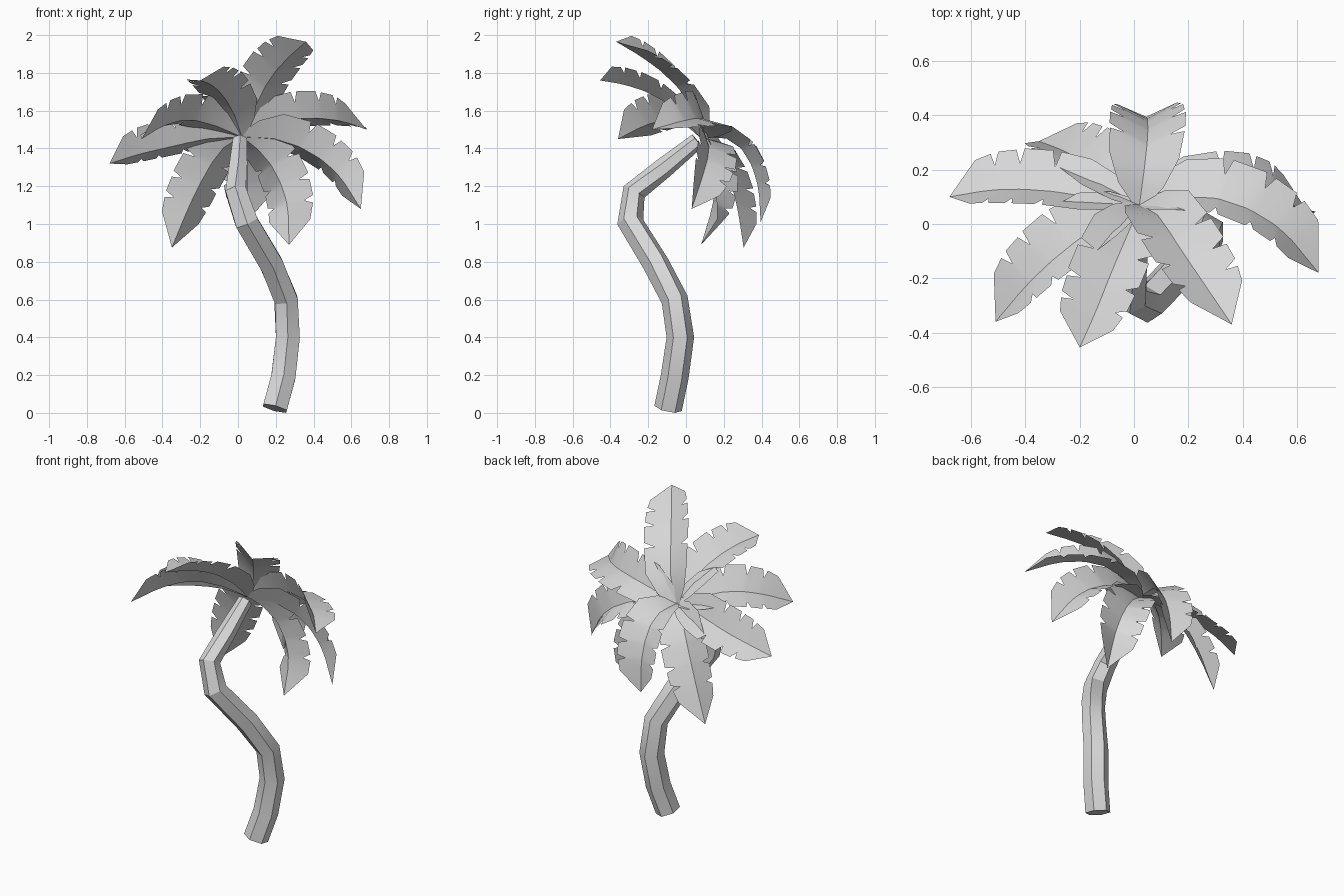
import bpy, bmesh, math
from mathutils import Vector

cube = bpy.data.objects.get("Cube")
if cube:
    bpy.data.objects.remove(cube, do_unlink=True)

grey = bpy.data.materials.new("pale_grey")
grey.use_nodes = True
COLOUR = (0.7, 0.7, 0.7, 1)
grey.diffuse_color = COLOUR
grey.node_tree.nodes["Principled BSDF"].inputs["Base Color"].default_value = COLOUR


def finish(name, bm, angle):
    mesh = bpy.data.meshes.new(name)
    bm.to_mesh(mesh)
    bm.free()
    mesh.materials.append(grey)
    ob = bpy.data.objects.new(name, mesh)
    bpy.context.collection.objects.link(ob)
    bpy.ops.object.select_all(action='DESELECT')
    ob.select_set(True)
    bpy.context.view_layer.objects.active = ob
    bpy.ops.object.shade_smooth_by_angle(angle=math.radians(angle))


def spline(points, t):
    """Smooth curve through the points, t from 0 to 1."""
    n = len(points) - 1
    i = min(int(t * n), n - 1)
    u = t * n - i
    b, c = points[i], points[i + 1]
    a = points[i - 1] if i else b * 2 - c
    d = points[i + 2] if i + 2 <= n else c * 2 - b
    return 0.5 * (2 * b + (c - a) * u + (2 * a - 5 * b + 4 * c - d) * u ** 2
                  + (3 * b - a - 3 * c + d) * u ** 3)


# Trunk: hexagonal tube swept along a bent path (centre, radius)
TRUNK = [(0.195, -0.095, 0.024, 0.074), (0.24, -0.06, 0.19, 0.074),
         (0.264, -0.03, 0.4, 0.073), (0.254, -0.06, 0.6, 0.071),
         (0.175, -0.16, 0.79, 0.071), (0.045, -0.295, 1.01, 0.07),
         (-0.01, -0.275, 1.17, 0.063), (0.0, -0.12, 1.295, 0.055),
         (0.01, 0.06, 1.44, 0.043)]
path = [Vector(p[:3]) for p in TRUNK]
bm = bmesh.new()
rings = []
for i, p in enumerate(path):
    tangent = Vector()
    if i:
        tangent += (p - path[i - 1]).normalized()
    if i < len(path) - 1:
        tangent += (path[i + 1] - p).normalized()
    tangent.normalize()
    across = Vector((0, 1, 0)).cross(tangent).normalized()
    other = tangent.cross(across)
    rings.append([bm.verts.new(p + TRUNK[i][3] * (across * math.cos(a) + other * math.sin(a)))
                  for a in (math.tau * k / 6 + math.pi / 6 for k in range(6))])
for low, high in zip(rings, rings[1:]):
    for k in range(6):
        j = (k + 1) % 6
        bm.faces.new((low[k], low[j], high[j], high[k]))
bm.faces.new(rings[0][::-1])
bm.faces.new(rings[-1])
finish("trunk", bm, 25)

# Fronds: folded blades with slits in the edge, arching out of the crown
CROWN = Vector((0.02, 0.07, 1.46))
AXIS = Vector((0, 0.68, 0.73))
EDGE = [(0, 0.03), (0.1, 0.095), (0.24, 0.145), (0.4, 0.155), (0.425, 0.095), (0.44, 0.157),
        (0.57, 0.157), (0.595, 0.1), (0.61, 0.152), (0.7, 0.147), (0.725, 0.095),
        (0.74, 0.14), (0.82, 0.123), (1, 0)]
FOLD = math.radians(27)


def frond(name, *points):
    rib = [CROWN] + [Vector(p) for p in points]
    bm = bmesh.new()
    rows = []
    for t, width in EDGE:
        p = spline(rib, t)
        tangent = (spline(rib, min(t + 0.02, 1)) - spline(rib, max(t - 0.02, 0))).normalized()
        side = AXIS.cross(tangent).normalized()
        up = tangent.cross(side)
        row = [bm.verts.new(p)]
        if width:
            for s in (-1, 1):
                offset = side * s * math.cos(FOLD) + up * math.sin(FOLD) + tangent * 0.12
                row.append(bm.verts.new(p + offset * width))
        else:
            row += [row[0]] * 2
        rows.append(row)
    for a, b in zip(rows, rows[1:]):
        for k in (1, 2):
            corners = [a[0], a[k], b[k], b[0]]
            if k == 1:
                corners.reverse()
            bm.faces.new(list(dict.fromkeys(corners)))
    bmesh.ops.recalc_face_normals(bm, faces=bm.faces)
    if sum(f.normal.dot(AXIS) for f in bm.faces) < 0:
        bmesh.ops.reverse_faces(bm, faces=bm.faces)
    finish(name, bm, 30)


frond("left_front_frond", (0.18, 0.1, 1.53), (0.36, 0.08, 1.56), (0.54, -0.02, 1.545), (0.68, -0.18, 1.5))
frond("left_frond", (0.2, 0.11, 1.45), (0.38, 0.12, 1.38), (0.53, 0.09, 1.26), (0.65, 0.03, 1.08))
frond("left_low_frond", (0.11, 0.12, 1.39), (0.2, 0.15, 1.27), (0.26, 0.14, 1.1), (0.27, 0.08, 0.89))
frond("back_frond", (0.04, 0.22, 1.45), (0.05, 0.32, 1.36), (0.05, 0.38, 1.2), (0.045, 0.395, 1.01))
frond("right_low_frond", (-0.08, 0.15, 1.4), (-0.17, 0.22, 1.27), (-0.26, 0.27, 1.09), (-0.35, 0.305, 0.875))
frond("right_frond", (-0.17, 0.1, 1.45), (-0.35, 0.125, 1.41), (-0.52, 0.125, 1.37), (-0.68, 0.1, 1.32))
frond("right_front_frond", (-0.12, 0.0, 1.52), (-0.26, -0.1, 1.55), (-0.39, -0.22, 1.52), (-0.51, -0.36, 1.45))
frond("front_frond", (-0.02, -0.03, 1.58), (-0.08, -0.17, 1.68), (-0.14, -0.32, 1.735), (-0.2, -0.455, 1.76))
frond("top_frond", (0.09, 0.03, 1.62), (0.17, -0.09, 1.77), (0.265, -0.23, 1.88), (0.36, -0.37, 1.965))
